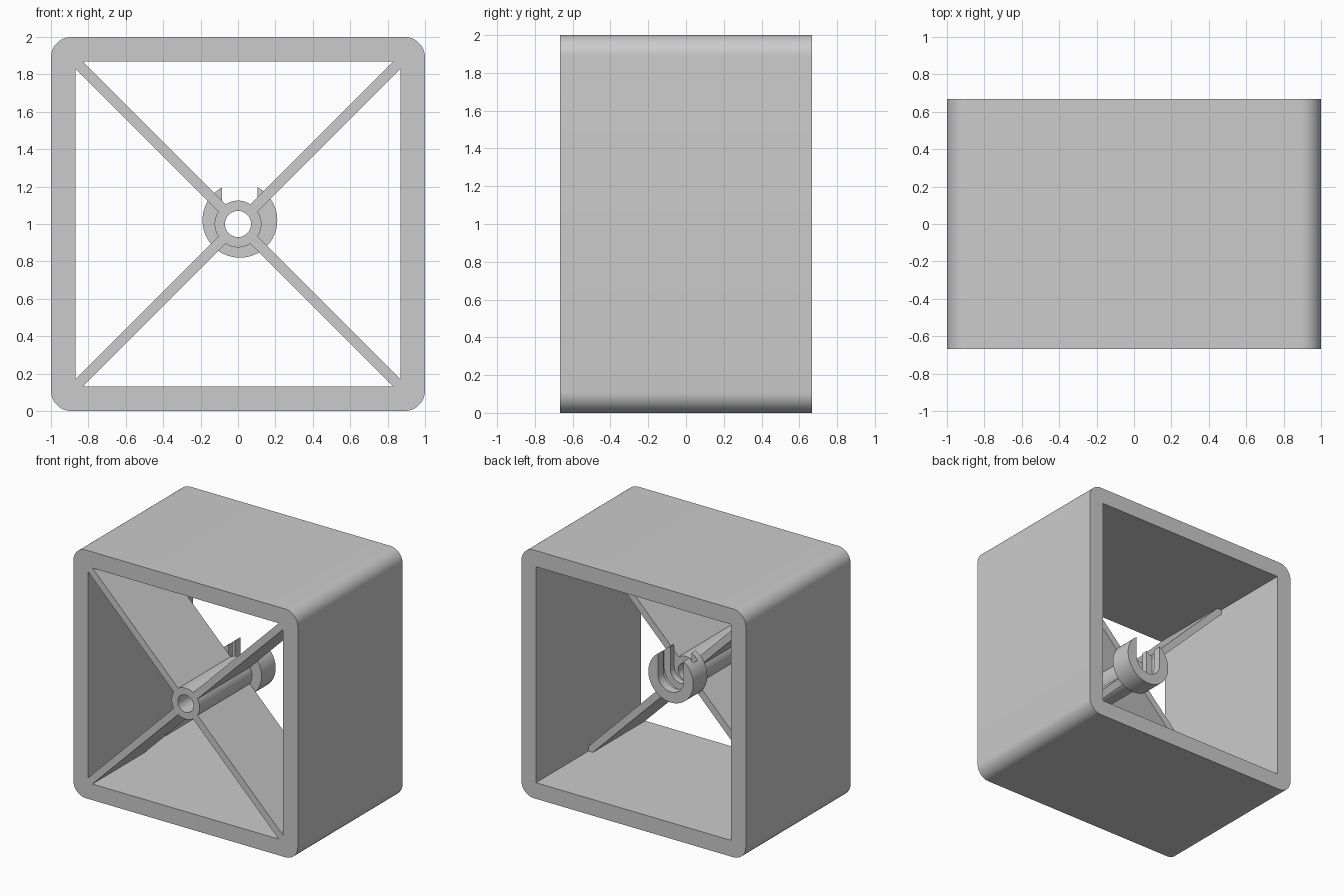
import bpy, bmesh
from math import pi, cos, sin, radians
from mathutils import Matrix

cube = bpy.data.objects.get("Cube")
if cube:
    bpy.data.objects.remove(cube, do_unlink=True)

grey = bpy.data.materials.new("plain grey")
grey.use_nodes = True
grey.diffuse_color = (0.6, 0.6, 0.6, 1)
grey.node_tree.nodes["Principled BSDF"].inputs["Base Color"].default_value = (0.6, 0.6, 0.6, 1)

FRONT, BACK = -0.667, 0.667
MID = 1.0                      # height of the hub axis
INNER = 0.87                   # half width of the opening


def prism(name, outline, y0, y1):
    """Solid made by extruding an x-z outline from y0 to y1."""
    bm = bmesh.new()
    face = bm.faces.new([bm.verts.new((x, y0, z)) for x, z in outline])
    new = bmesh.ops.extrude_face_region(bm, geom=[face])["geom"]
    verts = [v for v in new if isinstance(v, bmesh.types.BMVert)]
    bmesh.ops.translate(bm, verts=verts, vec=(0, y1 - y0, 0))
    bmesh.ops.recalc_face_normals(bm, faces=bm.faces)
    mesh = bpy.data.meshes.new(name)
    bm.to_mesh(mesh)
    bm.free()
    mesh.materials.append(grey)
    ob = bpy.data.objects.new(name, mesh)
    bpy.context.collection.objects.link(ob)
    return ob


def arc(cx, cz, r, a0, a1, n):
    return [(cx + r * cos(a0 + (a1 - a0) * i / n),
             cz + r * sin(a0 + (a1 - a0) * i / n)) for i in range(n + 1)]


def circle(cx, cz, r, n=64):
    return arc(cx, cz, r, 0, 2 * pi, n)[:-1]


def square(h):
    return [(-h, MID - h), (h, MID - h), (h, MID + h), (-h, MID + h)]


def rounded_square(h, r):
    pts = []
    for i, (sx, sz) in enumerate([(1, 1), (-1, 1), (-1, -1), (1, -1)]):
        pts += arc(sx * (h - r), MID + sz * (h - r), r, i * pi / 2, (i + 1) * pi / 2, 12)
    return pts


def u_slot(cx, cz, r):
    """Half circle at the bottom, open upwards."""
    return arc(cx, cz, r, pi, 2 * pi, 32) + [(cx + r, cz + 0.4), (cx - r, cz + 0.4)]


def activate(ob):
    bpy.ops.object.select_all(action='DESELECT')
    ob.select_set(True)
    bpy.context.view_layer.objects.active = ob


def cut(ob, cutter):
    cutter.hide_render = True
    mod = ob.modifiers.new("cut", 'BOOLEAN')
    mod.operation, mod.solver, mod.object = 'DIFFERENCE', 'EXACT', cutter
    activate(ob)
    bpy.ops.object.modifier_apply(modifier=mod.name)
    bpy.data.objects.remove(cutter, do_unlink=True)


def smooth(ob):
    activate(ob)
    bpy.ops.object.shade_smooth_by_angle(angle=radians(30))


# outer frame: rounded outside, sharp inside
frame = prism("outer_frame", rounded_square(1.0, 0.11), FRONT, BACK)
cut(frame, prism("frame_cutter", square(INNER), FRONT - 0.1, BACK + 0.1))
smooth(frame)

# central tube
hub = prism("hub_tube", circle(0, MID, 0.125), FRONT, 0.0)
cut(hub, prism("hub_cutter", circle(0, MID, 0.07), FRONT - 0.1, 0.1))
smooth(hub)

# four diagonal fins from the tube to the inner corners
t = 0.028
for i, name in enumerate(["upper_left", "upper_right", "lower_right", "lower_left"]):
    fin = prism(name + "_fin", [(0.115, -t), (1.235, -t), (1.235, t), (0.115, t)], FRONT, 0.0)
    turn = Matrix.Rotation(-(pi / 4 + i * pi / 2), 4, 'Y')
    fin.data.transform(Matrix.Translation((0, 0, MID)) @ turn)

# open-topped clip ring with a wider groove between its two lips
cx, cz = 0.01, 1.02
clip = prism("clip_ring", circle(cx, cz, 0.2), 0.0, 0.18)
for r, y0, y1 in [(0.095, -0.1, 0.07), (0.15, 0.05, 0.11), (0.115, 0.1, 0.3)]:
    cut(clip, prism("clip_cutter", u_slot(cx, cz, r), y0, y1))
smooth(clip)
